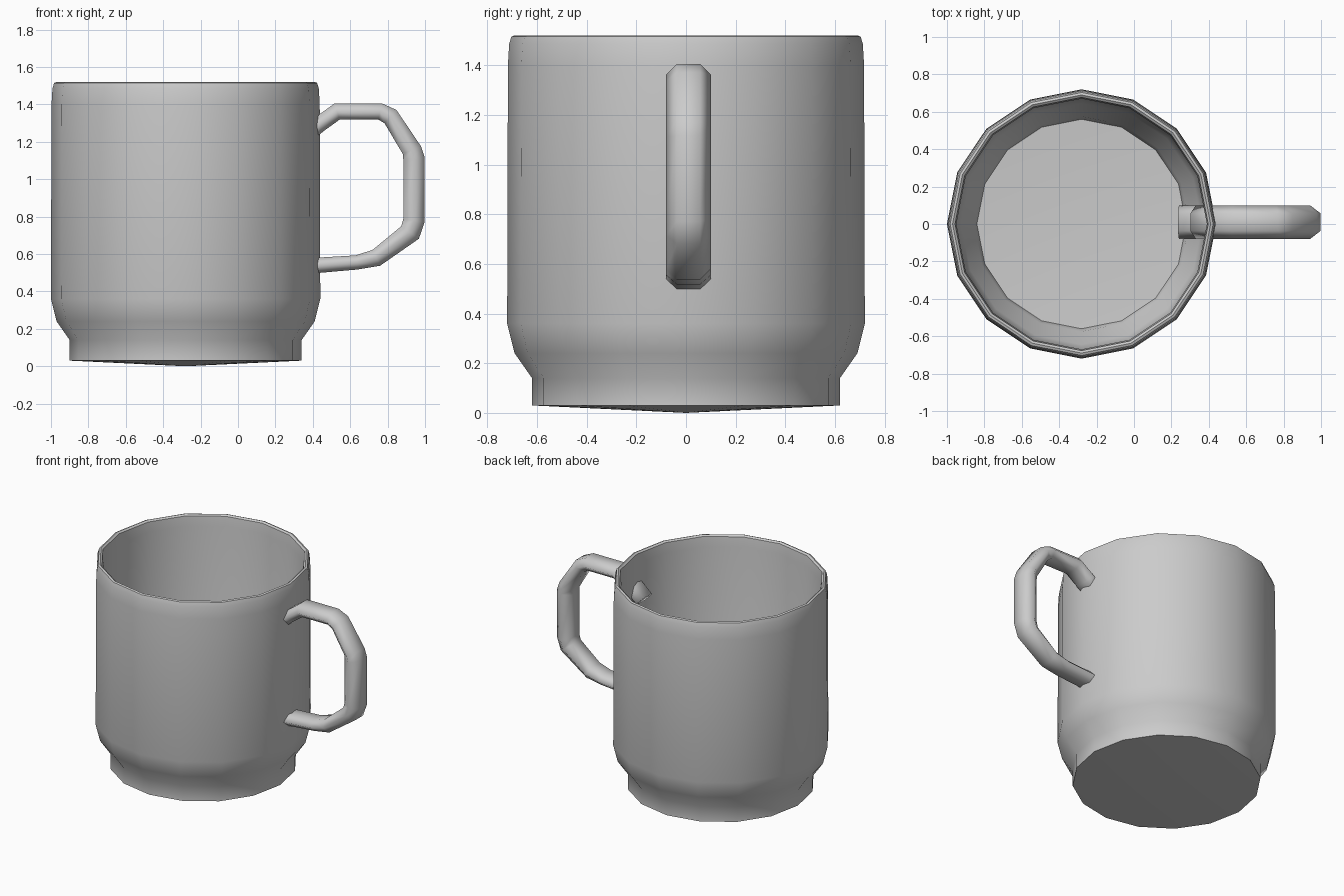
import bpy
import bmesh
from math import cos, sin, pi, radians
from mathutils import Vector

if "Cube" in bpy.data.objects:
    bpy.data.objects.remove(bpy.data.objects["Cube"])


def make_object(name, bm, angle):
    bmesh.ops.recalc_face_normals(bm, faces=bm.faces)
    mesh = bpy.data.meshes.new(name)
    bm.to_mesh(mesh)
    bm.free()
    mesh.shade_smooth()
    mesh.set_sharp_from_angle(angle=radians(angle))
    obj = bpy.data.objects.new(name, mesh)
    bpy.context.collection.objects.link(obj)
    return obj


def bridge(bm, a, b):
    # joins two equal rings with quads
    n = len(a)
    for i in range(n):
        j = (i + 1) % n
        bm.faces.new((a[i], a[j], b[j], b[i]))


def fan(bm, ring, tip):
    for i in range(len(ring)):
        bm.faces.new((ring[i], ring[(i + 1) % len(ring)], tip))


# Cup: 16-sided lathe, outside from the foot up, over the rim, down inside
CENTER_X, SIDES = -0.28, 16
profile = [
    (0.62, 0.03), (0.62, 0.14), (0.69, 0.24), (0.72, 0.36), (0.717, 1.40),
    (0.712, 1.485), (0.703, 1.515), (0.69, 1.52), (0.677, 1.51),
    (0.67, 1.44), (0.67, 0.38), (0.645, 0.26), (0.575, 0.16), (0.56, 0.09),
]
bm = bmesh.new()
rings = [[bm.verts.new((CENTER_X + r * cos(2 * pi * i / SIDES),
                        r * sin(2 * pi * i / SIDES), z))
          for i in range(SIDES)] for r, z in profile]
for a, b in zip(rings, rings[1:]):
    bridge(bm, a, b)
fan(bm, rings[0], bm.verts.new((CENTER_X, 0, 0)))
fan(bm, rings[-1], bm.verts.new((CENTER_X, 0, 0.06)))
make_object("cup", bm, 40)

# Handle: six-sided section swept along a path of x, z, half thickness
path = [
    (0.33, 1.205, 0.043), (0.43, 1.29, 0.043), (0.53, 1.362, 0.043),
    (0.76, 1.362, 0.043), (0.815, 1.335, 0.046), (0.93, 1.155, 0.052),
    (0.941, 1.11, 0.057), (0.941, 0.78, 0.057), (0.92, 0.715, 0.055),
    (0.74, 0.58, 0.046), (0.635, 0.555, 0.038), (0.43, 0.54, 0.041),
    (0.24, 0.515, 0.043),
]
section = [(0.09, 0), (0.047, 1), (-0.047, 1), (-0.09, 0), (-0.047, -1), (0.047, -1)]
points = [Vector((x, 0.01, z)) for x, z, _ in path]
bm = bmesh.new()
rings = []
for i, p in enumerate(points):
    before = points[max(i - 1, 0)]
    after = points[min(i + 1, len(points) - 1)]
    t1 = (p - before).normalized() if i else (after - p).normalized()
    t2 = (after - p).normalized() if after != p else t1
    tangent = (t1 + t2).normalized()
    normal = Vector((-tangent.z, 0, tangent.x)) * path[i][2] / tangent.dot(t1)
    rings.append([bm.verts.new(p + Vector((0, y, 0)) + normal * s) for y, s in section])
for a, b in zip(rings, rings[1:]):
    bridge(bm, a, b)
bm.faces.new(rings[0])
bm.faces.new(rings[-1])
make_object("handle", bm, 100)
